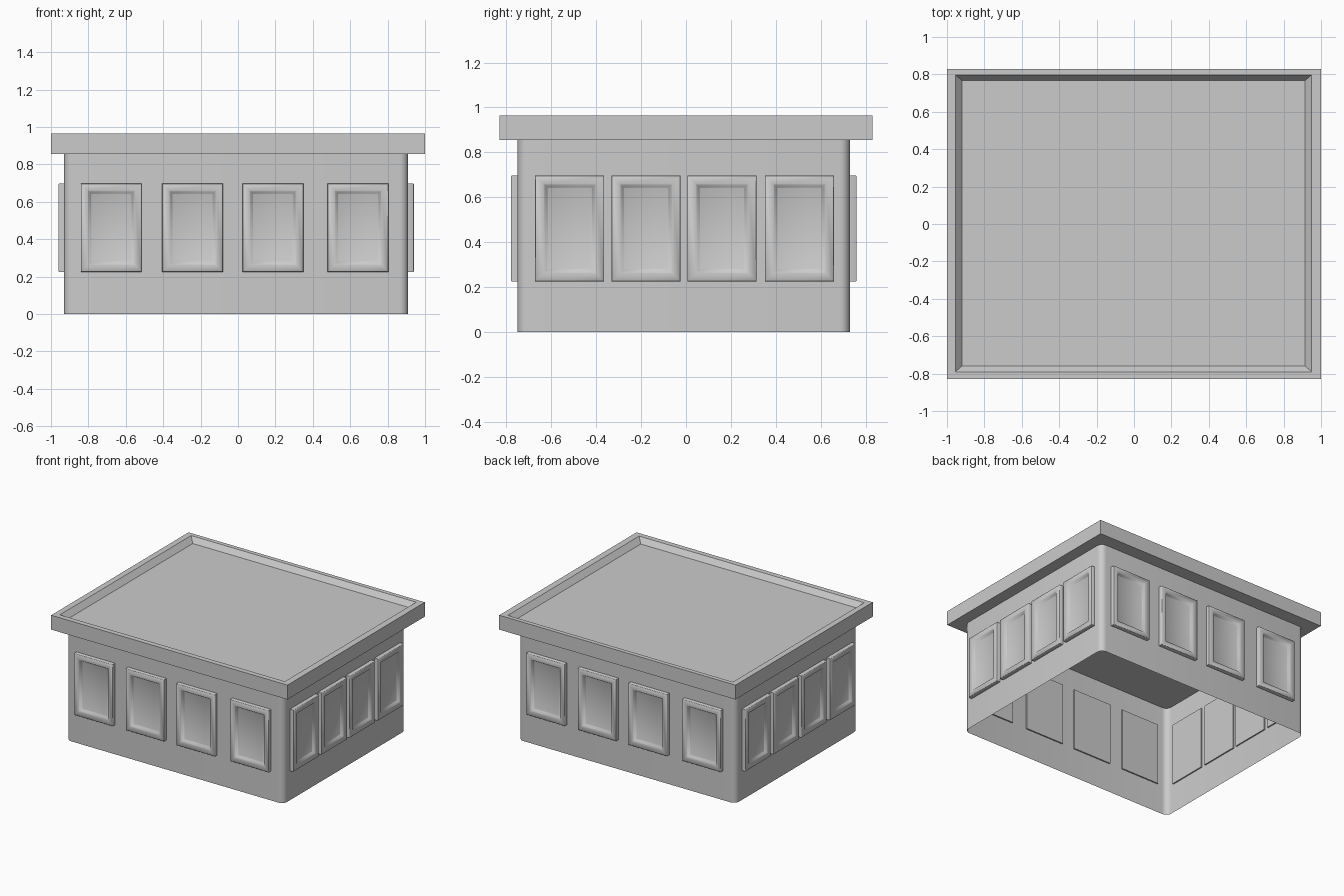
import bpy, bmesh, math
from mathutils import Matrix, Vector

if "Cube" in bpy.data.objects:
    bpy.data.objects.remove(bpy.data.objects["Cube"])

CX, CY = -0.01, -0.01        # centre of the walls
HX, HY, H = 0.92, 0.74, 0.858  # half sizes and height of the walls


def make_object(name, bm, smooth=None):
    bmesh.ops.recalc_face_normals(bm, faces=bm.faces)
    mesh = bpy.data.meshes.new(name)
    bm.to_mesh(mesh)
    bm.free()
    ob = bpy.data.objects.new(name, mesh)
    bpy.context.collection.objects.link(ob)
    if smooth:
        bpy.ops.object.select_all(action='DESELECT')
        ob.select_set(True)
        bpy.context.view_layer.objects.active = ob
        bpy.ops.object.shade_smooth_by_angle(angle=math.radians(smooth))
    return ob


def loft(loops, cap_start=False, cap_end=False):
    """Join closed point loops with quads, optionally capping the ends."""
    bm = bmesh.new()
    rings = [[bm.verts.new(p) for p in loop] for loop in loops]
    n = len(rings[0])
    for a, b in zip(rings, rings[1:]):
        for i in range(n):
            j = (i + 1) % n
            bm.faces.new((a[i], a[j], b[j], b[i]))
    if cap_start:
        bm.faces.new(rings[0])
    if cap_end:
        bm.faces.new(rings[-1])
    return bm


def rect(x0, x1, y0, y1, z):
    return [(x0, y0, z), (x1, y0, z), (x1, y1, z), (x0, y1, z)]


def rounded_rect(hx, hy, r, z, steps=6):
    pts = []
    for k, (sx, sy) in enumerate([(1, 1), (-1, 1), (-1, -1), (1, -1)]):
        for i in range(steps + 1):
            a = math.pi / 2 * (k + i / steps)
            pts.append((CX + sx * (hx - r) + r * math.cos(a),
                        CY + sy * (hy - r) + r * math.sin(a), z))
    return pts


# Thin walls with rounded corners, open at the bottom
make_object("walls", loft([rounded_rect(HX, HY, 0.045, z) for z in (0, H)]), 40)

# Flat roof slab with a shallow, sloped recess
make_object("roof", loft([
    rect(-1, 1, -0.83, 0.83, 0.855),
    rect(-1, 1, -0.83, 0.83, 0.965),
    rect(-0.955, 0.95, -0.79, 0.797, 0.965),
    rect(-0.92, 0.915, -0.76, 0.767, 0.925)], True, True))


# Framed window: steps of (inset, distance out of the wall)
PROFILE = [(0, -0.01), (0, 0.027), (0.003, 0.03), (0.037, 0.03),
           (0.042, 0.027), (0.053, 0.012), (0.057, 0.01)]
Z0, Z1 = 0.225, 0.697


def window(name, centre, width, wall_distance, turn):
    h = width / 2
    loops = [[(x, -d, z) for x, z in ((-h + i, Z0 + i), (h - i, Z0 + i),
                                      (h - i, Z1 - i), (-h + i, Z1 - i))]
             for i, d in PROFILE]
    bm = loft(loops, True, True)
    m = (Matrix.Translation(Vector((CX, CY, 0))) @ Matrix.Rotation(turn, 4, 'Z')
         @ Matrix.Translation(Vector((centre, -wall_distance, 0))))
    bm.transform(m)
    make_object(name, bm, 50)


# Four windows per wall; opposite walls repeat by a half turn
FRONT = [-0.668, -0.233, 0.197, 0.652]
SIDE = [-0.508, -0.168, 0.17, 0.515]
for label, turn in (("front", 0), ("back", math.pi)):
    for i, c in enumerate(FRONT):
        window(f"{label}_window_{i + 1}", c, 0.325, HY, turn)
for label, turn in (("right", math.pi / 2), ("left", -math.pi / 2)):
    for i, c in enumerate(SIDE):
        window(f"{label}_window_{i + 1}", c, 0.307, HX, turn)
